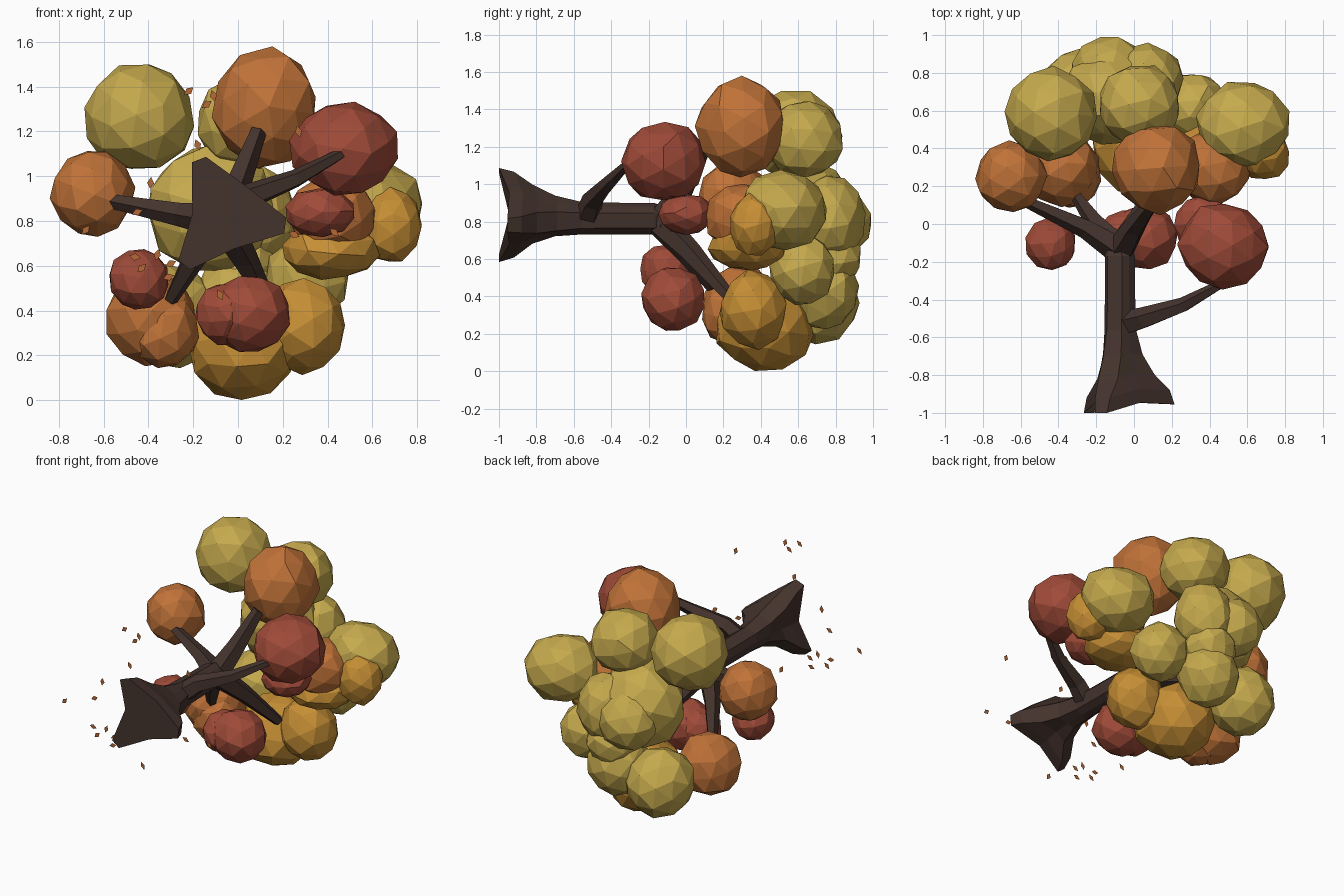
import bpy, bmesh, math, random
from mathutils import Vector, Euler

random.seed(7)
cube = bpy.data.objects.get("Cube")
if cube:
    bpy.data.objects.remove(cube, do_unlink=True)


def material(name, rgb):
    m = bpy.data.materials.new(name)
    m.use_nodes = True
    m.diffuse_color = (*rgb, 1)
    m.node_tree.nodes["Principled BSDF"].inputs["Base Color"].default_value = (*rgb, 1)
    return m


YELLOW = material("yellow foliage", (0.56, 0.40, 0.075))
GOLD = material("golden foliage", (0.56, 0.27, 0.035))
ORANGE = material("orange foliage", (0.53, 0.17, 0.04))
RED = material("red foliage", (0.35, 0.07, 0.04))
BARK = material("dark bark", (0.058, 0.033, 0.026))
LEAF = material("fallen leaf", (0.46, 0.14, 0.035))


def finish(name, bm, mat):
    bmesh.ops.recalc_face_normals(bm, faces=bm.faces)
    mesh = bpy.data.meshes.new(name)
    bm.to_mesh(mesh)
    bm.free()
    mesh.materials.append(mat)
    ob = bpy.data.objects.new(name, mesh)
    bpy.context.collection.objects.link(ob)


def skin(bm, rings):
    """Bridge vertex rings and cap both ends."""
    loops = [[bm.verts.new(p) for p in ring] for ring in rings]
    n = len(loops[0])
    for a, b in zip(loops, loops[1:]):
        for i in range(n):
            j = (i + 1) % n
            bm.faces.new((a[i], a[j], b[j], b[i]))
    bm.faces.new(loops[0])
    bm.faces.new(loops[-1])


def clump(name, mat, centre, size):
    """Faceted, slightly uneven ball of foliage."""
    bm = bmesh.new()
    bmesh.ops.create_icosphere(bm, subdivisions=2, radius=1)
    turn = Euler([random.uniform(0, 6) for _ in range(3)]).to_matrix()
    for v in bm.verts:
        p = turn @ v.co * random.uniform(0.96, 1.05)
        v.co = Vector(centre) + Vector(a * b for a, b in zip(p, size))
    finish(name, bm, mat)


def branch(name, path, radii, sides=5):
    """Tapered limb along a path."""
    pts = [Vector(p) for p in path]
    rings = []
    for i, (p, r) in enumerate(zip(pts, radii)):
        d = pts[min(i + 1, len(pts) - 1)] - pts[max(i - 1, 0)]
        q = d.to_track_quat('Z', 'Y')
        rings.append([p + q @ Vector((r * math.cos(t), r * math.sin(t), 0))
                      for t in (math.tau * k / sides for k in range(sides))])
    bm = bmesh.new()
    skin(bm, rings)
    finish(name, bm, BARK)


def trunk():
    """Trunk with three flared roots: angle, reach, valley radius, taper, setback."""
    roots = [(111, .28, .13, 1, 0), (232, .27, .15, 1.8, 0), (353, .29, .18, 1, .045)]
    stations = [(-1, 1), (-.92, .88), (-.82, .5), (-.7, .2), (-.56, .03),
                (-.3, 0), (-.17, 0), (-.06, -.2)]
    rings = []
    for y, flare in stations:
        ring = []
        for k, (ang, reach, valley, taper, setback) in enumerate(roots):
            nxt = roots[(k + 1) % 3][0] + (360 if k == 2 else 0)
            f = flare ** taper if flare > 0 else flare
            spread = 28 - 21 * max(f, 0)
            r = .085 + (reach - .085) * f
            for a, rad, back in ((ang - spread, r, setback), (ang + spread, r, setback),
                                 ((ang + nxt) / 2, .08 + (valley - .08) * f, .055)):
                t = math.radians(a)
                ring.append((-.075 + rad * math.cos(t), y + back * max(f, 0),
                             .815 + rad * math.sin(t)))
        rings.append(ring)
    bm = bmesh.new()
    skin(bm, rings)
    finish("trunk", bm, BARK)


trunk()

# Limbs
fork = (-.07, -.14, .8)
branch("side_limb", [(-.06, -.53, .82), (.05, -.5, .91), (.26, -.43, .99), (.46, -.32, 1.1)],
       [.07, .06, .042, .025])
branch("upper_limb", [fork, (.0, -.02, .97), (.09, .1, 1.2)], [.08, .06, .038])
branch("left_limb", [fork, (-.26, -.02, .83), (-.57, .12, .89)], [.08, .055, .032])
branch("lower_left_limb", [fork, (-.2, .0, .63), (-.3, .14, .45)], [.08, .055, .032])
branch("lower_right_limb", [fork, (.03, .03, .63), (.15, .23, .4)], [.08, .06, .035])

# Foliage: colour group, centre, size
foliage = {
    ("yellow_clump", YELLOW): [
        ((-.44, .58, 1.265), (.25, .25, .25)), ((.03, .63, 1.24), (.22, .22, .21)),
        ((.58, .52, .86), (.25, .235, .22)), ((.31, .62, .545), (.19, .18, .19)),
        ((-.12, .66, .85), (.28, .24, .29)), ((.07, .77, .82), (.19, .19, .23)),
        ((-.13, .81, .8), (.2, .18, .2)), ((.02, .76, .6), (.17, .18, .17)),
        ((-.29, .7, .37), (.22, .23, .23)), ((0, .73, .44), (.2, .2, .22))],
    ("golden_clump", GOLD): [
        ((.02, .42, .235), (.25, .27, .235)), ((.29, .36, .33), (.19, .18, .21)),
        ((.41, .33, .67), (.22, .21, .13)), ((.68, .37, .78), (.145, .14, .17))],
    ("orange_clump", ORANGE): [
        ((.12, .295, 1.31), (.24, .24, .265)), ((-.65, .25, .925), (.185, .19, .2)),
        ((-.385, .29, .365), (.205, .2, .21)), ((-.33, .24, .31), (.155, .16, .17)),
        ((.42, .3, .82), (.2, .2, .18))],
    ("red_clump", RED): [
        ((.475, -.115, 1.12), (.24, .23, .215)), ((-.44, -.11, .54), (.135, .14, .14)),
        ((.05, -.07, .385), (.185, .175, .175)), ((-.05, -.07, .385), (.14, .15, .14)),
        ((.37, 0, .84), (.16, .15, .11))],
}
for (name, mat), items in foliage.items():
    for i, (centre, size) in enumerate(items):
        clump(f"{name}_{i + 1}", mat, centre, size)

# Scattered flat leaves around the roots
spots = [(-.22, 1.38), (.27, 1.2), (-.11, 1.36), (-.14, 1.32), (-.18, 1.14), (-.39, .97),
         (-.45, .84), (-.46, .64), (-.43, .59), (-.3, .61), (-.31, .55), (-.08, .47),
         (.25, .74), (.43, .75), (-.36, .65), (-.68, .76)]
bm = bmesh.new()
for x, z in spots:
    t = random.uniform(0, math.pi)
    a = Vector((math.cos(t), 0, math.sin(t))) * .027
    b = Vector((-math.sin(t), 0, math.cos(t))) * .016
    c = Vector((x, -.93, z))
    bm.faces.new([bm.verts.new(c + o) for o in (a, b, -a, -b)])
finish("fallen_leaves", bm, LEAF)
